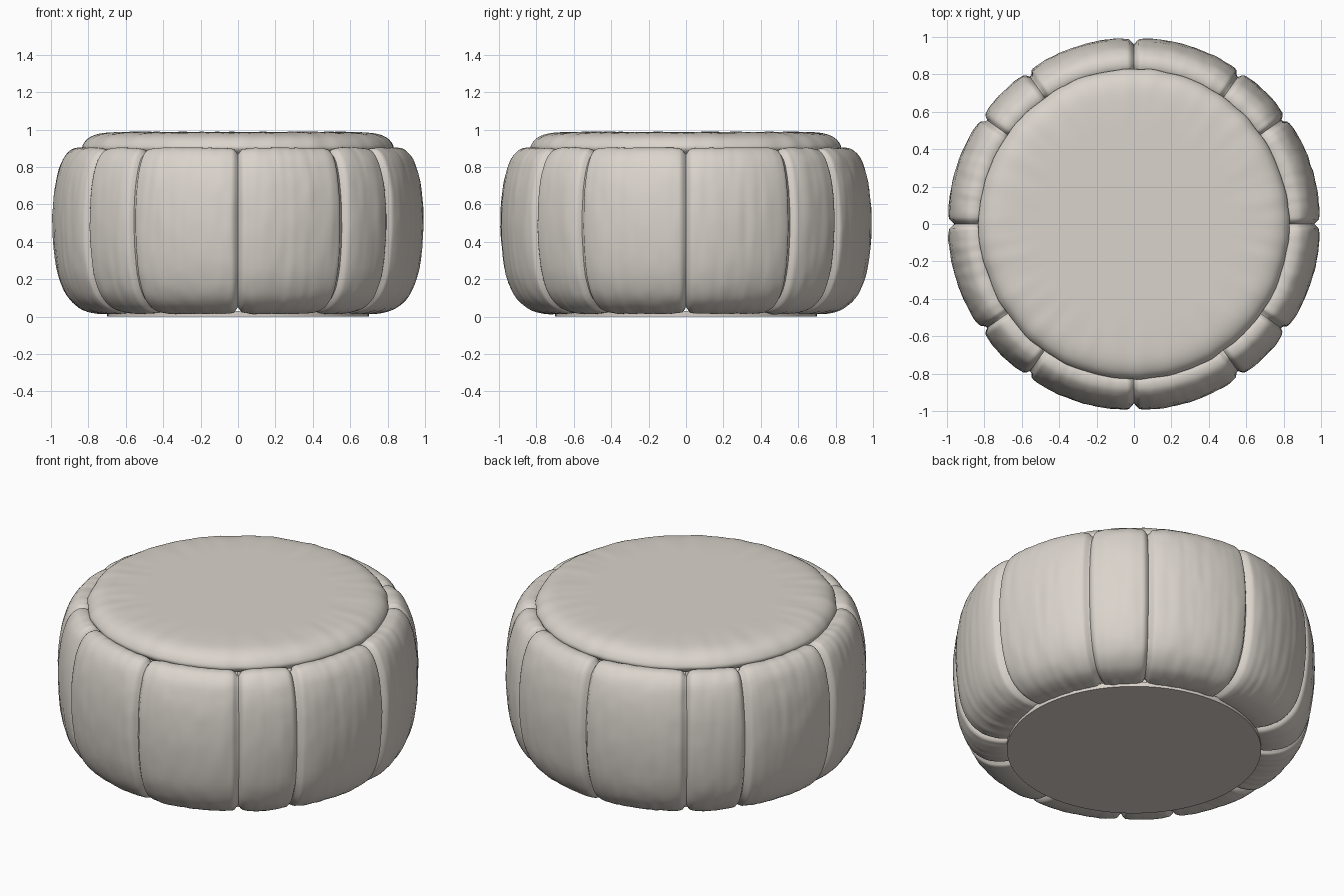
import bpy, bmesh, math
from mathutils import Vector, noise

if "Cube" in bpy.data.objects:
    bpy.data.objects.remove(bpy.data.objects["Cube"])

N = 480  # steps around
SEAMS = [q + a for q in range(0, 360, 90) for a in (0, 35, 55)]

fabric = bpy.data.materials.new("warm beige fabric")
fabric.diffuse_color = (0.70, 0.655, 0.60, 1)
fabric.use_nodes = True
fabric.node_tree.nodes["Principled BSDF"].inputs["Base Color"].default_value = fabric.diffuse_color


def smooth_profile(pts, sub):
    """Catmull-Rom curve through the profile points."""
    p = [Vector(q) for q in pts]
    p = [2 * p[0] - p[1]] + p + [2 * p[-1] - p[-2]]
    out = []
    for i in range(1, len(p) - 2):
        a, b, c, d = p[i - 1:i + 3]
        for k in range(sub):
            t = k / sub
            out.append(0.5 * (2 * b + (c - a) * t + (2 * a - 5 * b + 4 * c - d) * t * t
                              + (3 * b - a - 3 * c + d) * t ** 3))
    return out + [p[-2]]


def lathe(name, profile, offset, cap_start=False, cap_end=False, n=N):
    """Revolve an (r, z) profile; offset(angle, r, z) pushes along the profile normal."""
    bm = bmesh.new()
    rings = []
    for i, p in enumerate(profile):
        tan = profile[min(i + 1, len(profile) - 1)] - profile[max(i - 1, 0)]
        nor = Vector((tan.y, -tan.x)).normalized()
        ring = []
        for j in range(n):
            a = 2 * math.pi * j / n
            q = p + nor * offset(a, p.x, p.y)
            ring.append(bm.verts.new((q.x * math.cos(a), q.x * math.sin(a), max(q.y, 0))))
        rings.append(ring)
    for r0, r1 in zip(rings, rings[1:]):
        for j in range(n):
            k = (j + 1) % n
            bm.faces.new((r0[j], r0[k], r1[k], r1[j]))
    if cap_start:
        bm.faces.new(rings[0][::-1])
    if cap_end:
        bm.faces.new(rings[-1])
    me = bpy.data.meshes.new(name)
    bm.to_mesh(me)
    bm.free()
    ob = bpy.data.objects.new(name, me)
    bpy.context.collection.objects.link(ob)
    me.materials.append(fabric)
    bpy.ops.object.select_all(action='DESELECT')
    ob.select_set(True)
    bpy.context.view_layer.objects.active = ob
    bpy.ops.object.shade_smooth_by_angle(angle=math.radians(50))
    return ob


def side_offset(a, r, z):
    # stitched seam grooves, gentle panel puff, vertical wrinkles
    deg = math.degrees(a)
    d = min(abs((deg - s + 180) % 360 - 180) for s in SEAMS)
    groove = -0.028 * math.exp(-(d / 0.9) ** 2) - 0.008 * math.exp(-(d / 3.5) ** 2)
    c, s = math.cos(a), math.sin(a)
    wrinkle = 0.003 * noise.noise((c * 22, s * 22, z * 3))
    lumps = 0.0025 * noise.noise((c * 14, s * 14, z * 16))
    return groove + wrinkle + lumps


def cushion_offset(a, r, z):
    # soft radial puckers that fade out toward the middle
    c, s = math.cos(a), math.sin(a)
    return 0.006 * noise.noise((c * 9, s * 9, r * 3)) * max(0, (r - 0.5) / 0.3)


# Padded side ring
side = smooth_profile([(0.66, 0.03), (0.70, 0.016), (0.77, 0.018), (0.85, 0.045), (0.925, 0.12),
                       (0.975, 0.26), (0.996, 0.48), (0.985, 0.68), (0.95, 0.82), (0.905, 0.885),
                       (0.86, 0.903), (0.82, 0.893), (0.79, 0.86)], 4)
lathe("side_panels", side, side_offset)

# Top cushion
top = smooth_profile([(0.79, 0.86), (0.828, 0.895), (0.82, 0.928), (0.785, 0.96), (0.72, 0.98),
                      (0.60, 0.987), (0.45, 0.988)], 4)
lathe("top_cushion", top, cushion_offset, cap_end=True, n=240)

# Flat base
base = [Vector((0.70, 0.0)), Vector((0.70, 0.03))]
lathe("base", base, lambda a, r, z: 0, True, True, n=96)
